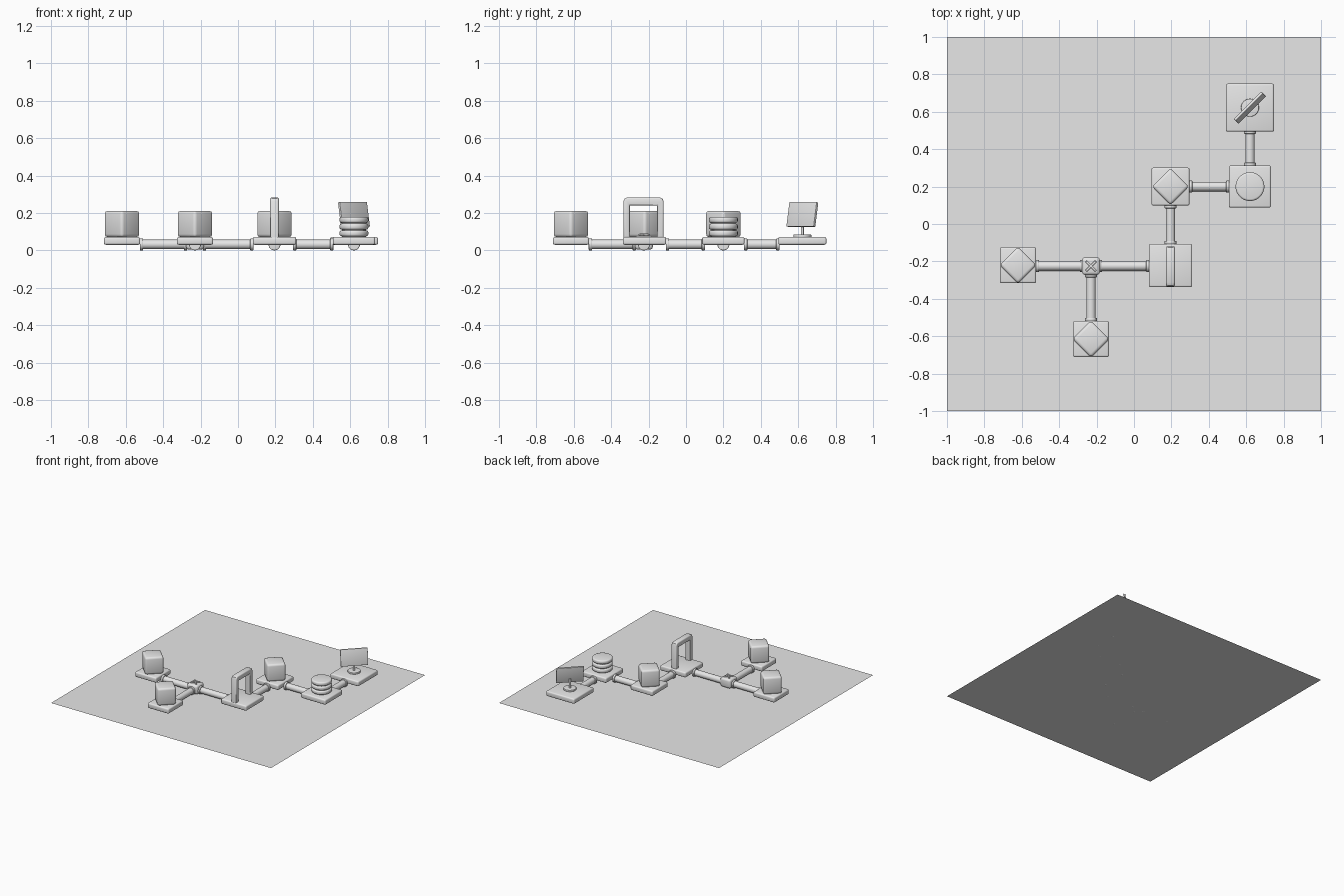
import bpy, bmesh
from math import radians, pi
from mathutils import Matrix, Vector

cube = bpy.data.objects.get("Cube")
if cube:
    bpy.data.objects.remove(cube, do_unlink=True)

grey = bpy.data.materials.new("light grey")
grey.use_nodes = True
grey.diffuse_color = (0.8, 0.8, 0.8, 1)
for node in grey.node_tree.nodes:
    if node.type == 'BSDF_PRINCIPLED':
        node.inputs["Base Color"].default_value = grey.diffuse_color

DECK = 0.072     # top of the platforms
PIPE_Z = 0.032   # pipe axis height


def finish(name, bm, matrix=Matrix(), smooth=True):
    """Turn a bmesh into a shaded object."""
    bmesh.ops.recalc_face_normals(bm, faces=bm.faces)
    mesh = bpy.data.meshes.new(name)
    bm.to_mesh(mesh)
    bm.free()
    obj = bpy.data.objects.new(name, mesh)
    bpy.context.collection.objects.link(obj)
    obj.matrix_world = matrix
    mesh.materials.append(grey)
    if smooth:
        bpy.ops.object.select_all(action='DESELECT')
        obj.select_set(True)
        bpy.context.view_layer.objects.active = obj
        bpy.ops.object.shade_smooth_by_angle(angle=radians(40))
    return obj


def round_edges(bm, width, segments=3):
    edges = [e for e in bm.edges
             if len(e.link_faces) == 2 and e.calc_face_angle(0) > radians(50)]
    bmesh.ops.bevel(bm, geom=edges, offset=width, segments=segments,
                    profile=0.5, affect='EDGES')


def box(name, size, centre, bevel=0.0, turn=Matrix()):
    bm = bmesh.new()
    bmesh.ops.create_cube(bm, size=1)
    bmesh.ops.scale(bm, vec=size, verts=bm.verts)
    if bevel:
        round_edges(bm, bevel)
    return finish(name, bm, Matrix.Translation(centre) @ turn)


def cylinder(name, radius, start, end, bevel=0.0, sides=32):
    start, end = Vector(start), Vector(end)
    axis = end - start
    bm = bmesh.new()
    bmesh.ops.create_cone(bm, cap_ends=True, segments=sides, radius1=radius,
                          radius2=radius, depth=axis.length)
    if bevel:
        round_edges(bm, bevel)
    turn = axis.to_track_quat('Z', 'Y').to_matrix().to_4x4()
    return finish(name, bm, Matrix.Translation((start + end) / 2) @ turn)


def pipe(name, start, end):
    """A pipe with a flange at each end."""
    a = Vector((*start, PIPE_Z))
    b = Vector((*end, PIPE_Z))
    step = (b - a).normalized() * 0.018
    cylinder(name, 0.025, a, b)
    cylinder(name + "_flange_start", 0.032, a, a + step, 0.004)
    cylinder(name + "_flange_end", 0.032, b - step, b, 0.004)


def platform(name, size, x, y):
    box(name, (size, size, 0.042), (x, y, DECK - 0.021), 0.01)


# Ground sheet
bm = bmesh.new()
bmesh.ops.create_grid(bm, x_segments=1, y_segments=1, size=1)
finish("ground_sheet", bm, Matrix.Translation((0, 0, 0.001)), smooth=False)

# Platforms carrying turned blocks
diagonal = Matrix.Rotation(pi / 4, 4, 'Z')
for label, x, y, size in (("west", -0.62, -0.22, 0.193),
                          ("south", -0.23, -0.615, 0.193),
                          ("middle", 0.195, 0.2, 0.203)):
    platform(label + "_platform", size, x, y)
    box(label + "_block", (0.14, 0.14, 0.14), (x, y, DECK + 0.069), 0.016, diagonal)

# Pipes between the stations
jx, jy = -0.23, -0.225
pipe("west_pipe", (-0.525, jy), (jx - 0.042, jy))
pipe("gate_pipe", (jx + 0.042, jy), (0.083, jy))
pipe("south_pipe", (jx, jy - 0.042), (jx, -0.52))
pipe("middle_pipe", (0.195, -0.108), (0.195, 0.102))
pipe("stack_pipe", (0.294, 0.2), (0.51, 0.2))
pipe("screen_pipe", (0.62, 0.31), (0.62, 0.5))

# Junction with a crossed valve handle
box("junction", (0.095, 0.095, 0.074), (jx, jy, 0.041), 0.016)
for sign in (-1, 1):
    reach = Vector((0.026, sign * 0.026, 0))
    centre = Vector((jx, jy, 0.083))
    cylinder("valve_bar", 0.006, centre - reach, centre + reach, 0.002, 12)

# Gate: an arch profile in the y-z plane, extruded along x
platform("gate_platform", 0.232, 0.195, -0.222)
half, leg, top, beam, cut = 0.108, 0.036, 0.283, 0.043, 0.022
right_side = [(half - leg, DECK - 0.004), (half, DECK - 0.004),
              (half, top - cut), (half - cut * 0.3, top - cut * 0.3),
              (half - cut, top)]
outer = right_side[1:]
inner = [(half - leg, top - beam), (half - leg, DECK - 0.004)]
loop = (outer + [(-y, z) for y, z in reversed(outer)]
        + [(-y, z) for y, z in reversed(inner)] + inner)
bm = bmesh.new()
face = bm.faces.new([bm.verts.new((-0.0235, y, z)) for y, z in loop])
extruded = bmesh.ops.extrude_face_region(bm, geom=[face])["geom"]
bmesh.ops.translate(bm, vec=(0.047, 0, 0),
                    verts=[v for v in extruded if isinstance(v, bmesh.types.BMVert)])
bmesh.ops.recalc_face_normals(bm, faces=bm.faces)
rims = [e for e in bm.edges if abs(e.verts[0].co.x - e.verts[1].co.x) < 0.001]
bmesh.ops.bevel(bm, geom=rims, offset=0.009, segments=3, profile=0.5, affect='EDGES')
finish("gate_arch", bm, Matrix.Translation((0.195, -0.227, 0)))

# Stack of three rounded discs
platform("stack_platform", 0.225, 0.62, 0.2)
cylinder("stack_core", 0.064, (0.62, 0.2, DECK - 0.002), (0.62, 0.2, 0.17))
for i in range(3):
    z = DECK + 0.003 + i * 0.036
    cylinder("stack_disc", 0.077, (0.62, 0.2, z), (0.62, 0.2, z + 0.032), 0.011, 48)

# Screen on a stand, leaning back
sx, sy = 0.62, 0.622
platform("screen_platform", 0.257, sx, sy)
cylinder("screen_foot", 0.048, (sx, sy, DECK - 0.002), (sx, sy, DECK + 0.013), 0.003)
cylinder("screen_post", 0.008, (sx, sy, DECK), (sx, sy, 0.16), 0, 16)
lean = diagonal @ Matrix.Rotation(radians(-10), 4, 'X')
box("screen_panel", (0.207, 0.014, 0.132), (sx, sy, 0.192), 0.002, lean)
